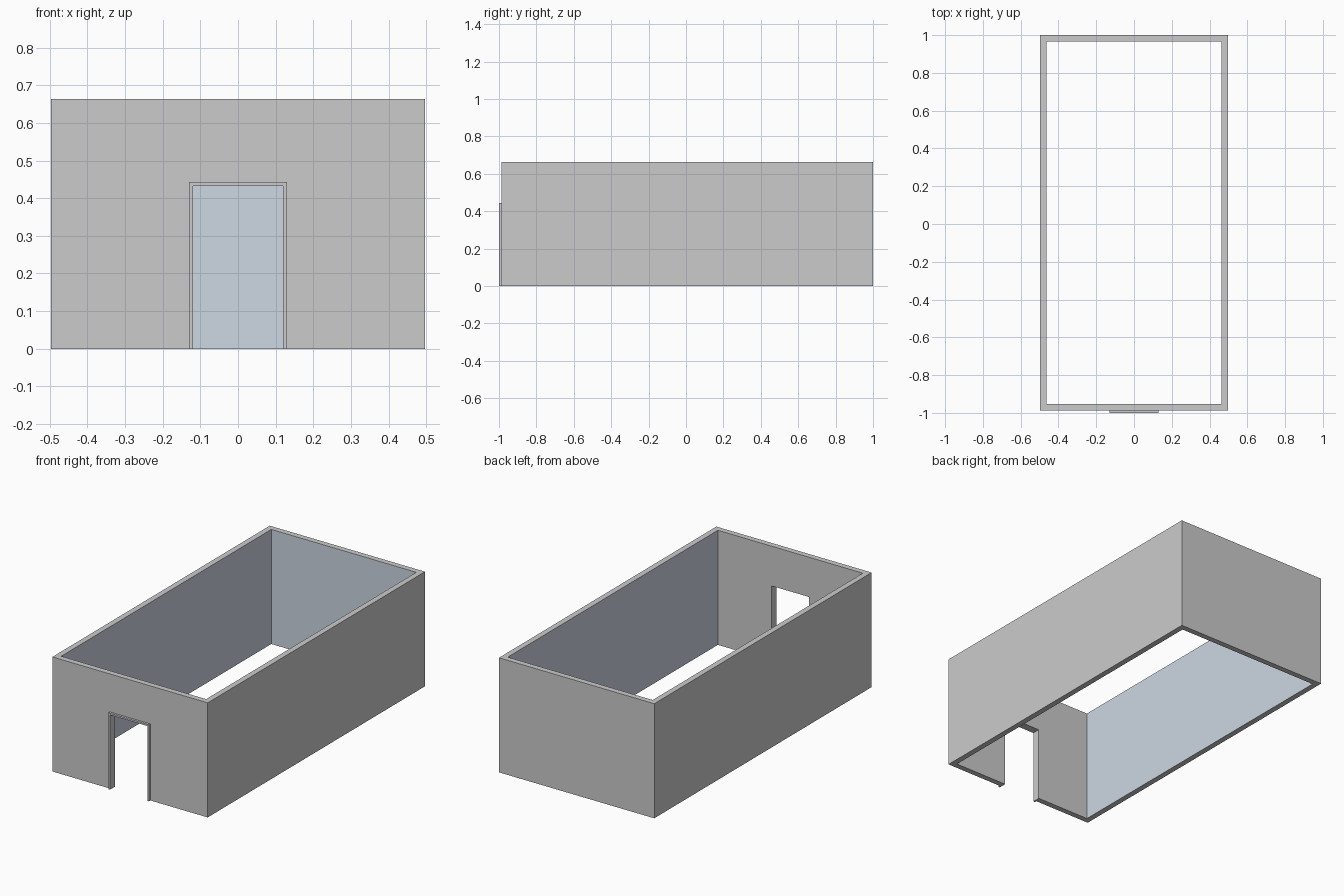
import bpy, bmesh

if "Cube" in bpy.data.objects:
    bpy.data.objects.remove(bpy.data.objects["Cube"])

HALF_X, FRONT, BACK = 0.497, -0.987, 1.0
WALL, HEIGHT = 0.033, 0.663
DOOR_X, DOOR_Z, TRIM = 0.12, 0.433, 0.01


def prism(name, outline, offset):
    """Extrude a closed outline by an offset vector into a solid."""
    bm = bmesh.new()
    face = bm.faces.new([bm.verts.new(p) for p in outline])
    new = bmesh.ops.extrude_face_region(bm, geom=[face], use_keep_orig=True)["geom"]
    bmesh.ops.translate(bm, vec=offset,
                        verts=[g for g in new if isinstance(g, bmesh.types.BMVert)])
    bmesh.ops.recalc_face_normals(bm, faces=bm.faces)
    mesh = bpy.data.meshes.new(name)
    bm.to_mesh(mesh)
    bm.free()
    obj = bpy.data.objects.new(name, mesh)
    bpy.context.collection.objects.link(obj)
    return obj


def rectangle(inset):
    x, y0, y1 = HALF_X - inset, FRONT + inset, BACK - inset
    return [(-x, y0), (x, y0), (x, y1), (-x, y1)]


# Room walls: an open rectangular tube with thickness
bm = bmesh.new()
rings = [[bm.verts.new((x, y, z)) for x, y in rectangle(inset)]
         for inset, z in ((0, 0), (0, HEIGHT), (WALL, HEIGHT), (WALL, 0))]
for r in range(4):
    a, b = rings[r], rings[(r + 1) % 4]
    for i in range(4):
        j = (i + 1) % 4
        face = bm.faces.new((a[i], a[j], b[j], b[i]))
        # Inner side and back walls are blue-grey, the front one stays grey
        if r == 2 and i > 0:
            face.material_index = 1
bmesh.ops.recalc_face_normals(bm, faces=bm.faces)
mesh = bpy.data.meshes.new("room_walls")
bm.to_mesh(mesh)
bm.free()
walls = bpy.data.objects.new("room_walls", mesh)
bpy.context.collection.objects.link(walls)
blue = bpy.data.materials.new("inner_wall_blue")
blue.diffuse_color = (0.61, 0.68, 0.77, 1)
blue.use_nodes = True
blue.node_tree.nodes["Principled BSDF"].inputs["Base Color"].default_value = blue.diffuse_color
mesh.materials.append(None)
mesh.materials.append(blue)

# Doorway cut through the front wall
cutter = prism("doorway_cutter",
               [(-DOOR_X, FRONT - 0.1, -0.1), (DOOR_X, FRONT - 0.1, -0.1),
                (DOOR_X, FRONT - 0.1, DOOR_Z), (-DOOR_X, FRONT - 0.1, DOOR_Z)],
               (0, 0.2, 0))
cutter.hide_render = True
cutter.hide_set(True)
cut = walls.modifiers.new("doorway", 'BOOLEAN')
cut.operation, cut.solver, cut.object = 'DIFFERENCE', 'EXACT', cutter

# Thin trim standing proud around the doorway
o, t = DOOR_X + TRIM, DOOR_Z + TRIM
prism("door_frame",
      [(x, -1.0, z) for x, z in ((-o, 0), (-o, t), (o, t), (o, 0), (DOOR_X, 0),
                                 (DOOR_X, DOOR_Z), (-DOOR_X, DOOR_Z), (-DOOR_X, 0))],
      (0, FRONT + 1.0, 0))
